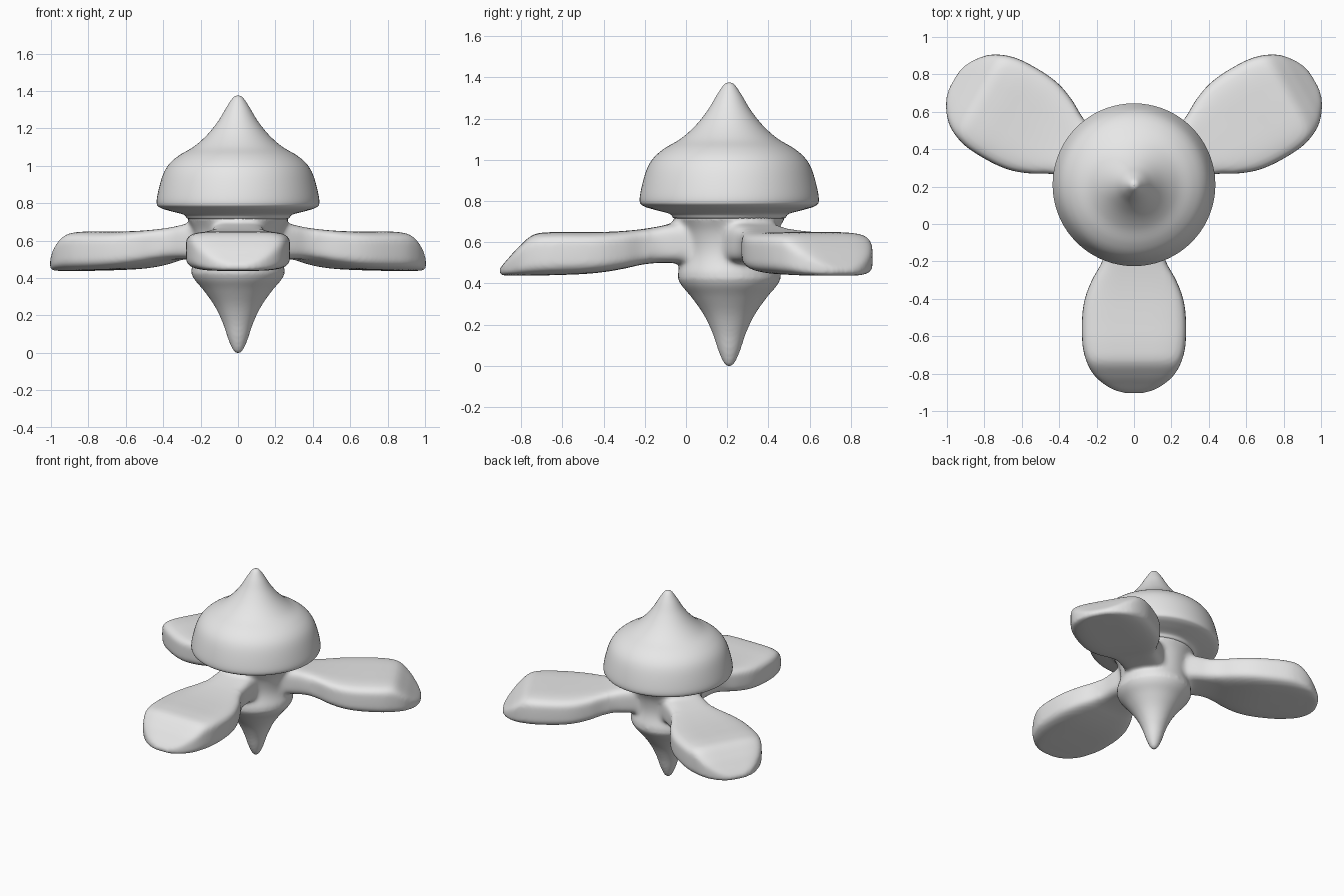
import bpy, bmesh, math
from mathutils import Matrix

cube = bpy.data.objects.get("Cube")
if cube:
    bpy.data.objects.remove(cube, do_unlink=True)

CENTRE = Matrix.Translation((0, 0.21, 0))

grey = bpy.data.materials.new("plain grey")
grey.use_nodes = True
grey.diffuse_color = (0.8, 0.8, 0.8, 1)
grey.node_tree.nodes["Principled BSDF"].inputs["Base Color"].default_value = (0.8, 0.8, 0.8, 1)


def smooth_path(points, steps=5):
    """Catmull-Rom curve through the control points."""
    ext = [points[0]] + points + [points[-1]]
    out = []
    for a, b, c, d in zip(ext, ext[1:], ext[2:], ext[3:]):
        for k in range(steps):
            t = k / steps
            out.append(tuple(
                0.5 * (2 * q + (r - p) * t + (2 * p - 5 * q + 4 * r - s) * t * t
                       + (3 * q - p - 3 * r + s) * t ** 3)
                for p, q, r, s in zip(a, b, c, d)))
    return out + [points[-1]]


def loft(bm, rings):
    """Skin a list of closed rings and cap both ends."""
    loops = [[bm.verts.new(p) for p in ring] for ring in rings]
    faces = [bm.faces.new(loops[0]), bm.faces.new(loops[-1])]
    n = len(loops[0])
    for a, b in zip(loops, loops[1:]):
        for i in range(n):
            j = (i + 1) % n
            faces.append(bm.faces.new((a[i], a[j], b[j], b[i])))
    bmesh.ops.recalc_face_normals(bm, faces=faces)


def lathe(bm, profile, sides=72):
    angles = [math.tau * i / sides for i in range(sides)]
    loft(bm, [[(max(r, 0.002) * math.cos(a), max(r, 0.002) * math.sin(a), z) for a in angles]
              for r, z in smooth_path(profile)])


def arm_ring(d, half, top, bottom, sides=48):
    """Rounded-box section at distance d along the arm."""
    ring = []
    for i in range(sides):
        a = math.tau * i / sides
        c, s = math.cos(a), math.sin(a)
        power = 0.42
        x = half * math.copysign(abs(c) ** power, c)
        z = (top + bottom) / 2 + (top - bottom) / 2 * math.copysign(abs(s) ** power, s)
        ring.append((x, -d, z))
    return ring


def make_object(name, bm):
    bm.transform(CENTRE)
    mesh = bpy.data.meshes.new(name)
    bm.to_mesh(mesh)
    bm.free()
    mesh.materials.append(grey)
    for p in mesh.polygons:
        p.use_smooth = True
    obj = bpy.data.objects.new(name, mesh)
    bpy.context.collection.objects.link(obj)
    return obj


# Domed cap with a pointed peak
bm = bmesh.new()
lathe(bm, [(0.2, 0.715), (0.265, 0.715), (0.29, 0.738), (0.36, 0.757), (0.415, 0.775),
           (0.435, 0.8), (0.425, 0.87), (0.4, 0.955), (0.367, 1.01), (0.315, 1.055),
           (0.235, 1.103), (0.165, 1.165), (0.105, 1.24), (0.06, 1.315),
           (0.025, 1.365), (0, 1.376)])
make_object("domed_cap", bm)

# Lower body: point, bulge and hub in one turned shape
bm = bmesh.new()
lathe(bm, [(0, -0.006), (0.025, 0.01), (0.052, 0.07), (0.082, 0.16), (0.125, 0.25),
           (0.185, 0.335), (0.235, 0.395), (0.253, 0.445), (0.235, 0.5), (0.225, 0.56),
           (0.235, 0.64), (0.255, 0.69), (0.27, 0.715), (0.25, 0.76)])

# Three paddle arms: distance, half width, top, bottom
sections = smooth_path([
    (0.0, 0.13, 0.695, 0.5), (0.26, 0.145, 0.69, 0.5), (0.34, 0.15, 0.677, 0.5),
    (0.42, 0.175, 0.664, 0.492), (0.51, 0.225, 0.655, 0.472), (0.61, 0.263, 0.65, 0.455),
    (0.72, 0.278, 0.649, 0.445), (0.86, 0.275, 0.649, 0.44), (0.95, 0.252, 0.637, 0.438),
    (1.02, 0.212, 0.58, 0.438), (1.07, 0.155, 0.525, 0.438), (1.1, 0.1, 0.49, 0.44),
    (1.115, 0.045, 0.47, 0.445)])
for k in range(3):
    arm = bmesh.new()
    loft(arm, [arm_ring(*s) for s in sections])
    arm.transform(Matrix.Rotation(math.tau * k / 3, 4, "Z"))
    piece = bpy.data.meshes.new("arm_piece")
    arm.to_mesh(piece)
    arm.free()
    bm.from_mesh(piece)
    bpy.data.meshes.remove(piece)
body = make_object("body_with_three_arms", bm)

# Fuse the body and arms, then soften the joints
fuse = body.modifiers.new("fuse", "REMESH")
fuse.mode = "VOXEL"
fuse.voxel_size = 0.011
fused = bpy.data.meshes.new_from_object(
    body.evaluated_get(bpy.context.evaluated_depsgraph_get()))
body.modifiers.clear()

bm = bmesh.new()
bm.from_mesh(fused)
for _ in range(4):
    bmesh.ops.smooth_vert(bm, verts=bm.verts, factor=0.5,
                          use_axis_x=True, use_axis_y=True, use_axis_z=True)
joint = [v for v in bm.verts
         if 0.43 < v.co.z < 0.71 and 0.12 < math.hypot(v.co.x, v.co.y - 0.21) < 0.42]
for _ in range(14):
    bmesh.ops.smooth_vert(bm, verts=joint, factor=0.5,
                          use_axis_x=True, use_axis_y=True, use_axis_z=True)
bm.to_mesh(fused)
bm.free()
body.data = fused
if not fused.materials:
    fused.materials.append(grey)
for p in fused.polygons:
    p.use_smooth = True
    p.material_index = 0
